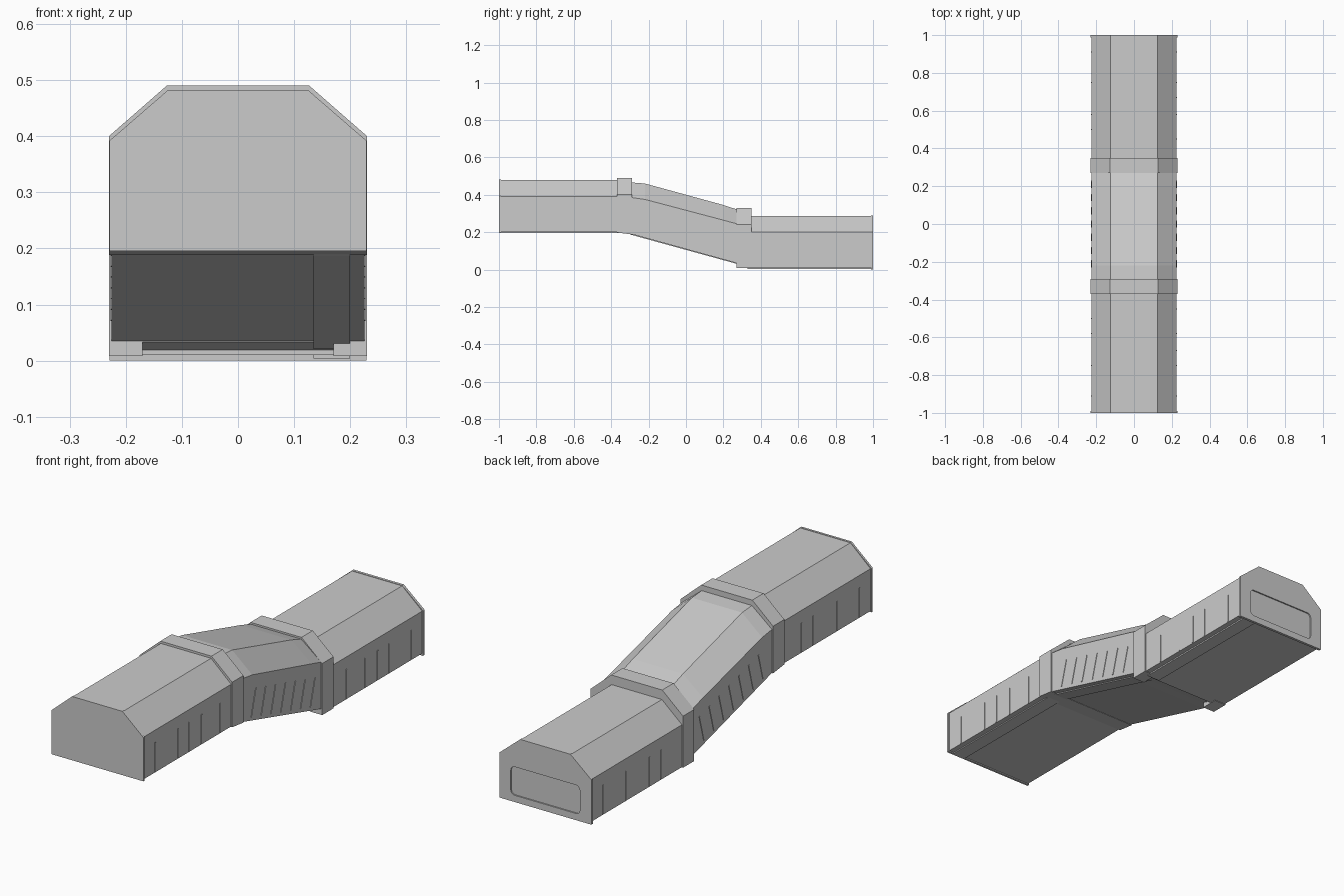
import bpy, bmesh, math
from mathutils import Vector, Matrix

if "Cube" in bpy.data.objects:
    bpy.data.objects.remove(bpy.data.objects["Cube"])


def finish(bm, name):
    bmesh.ops.recalc_face_normals(bm, faces=bm.faces)
    me = bpy.data.meshes.new(name)
    bm.to_mesh(me)
    bm.free()
    ob = bpy.data.objects.new(name, me)
    bpy.context.collection.objects.link(ob)
    return ob


def loft(name, stations, hw=0.225, tw=0.125):
    """Chamfered cover section through stations (y, bottom, shoulder, top)."""
    bm = bmesh.new()
    rings = []
    for y, b, s, t in stations:
        pts = [(-hw, b), (hw, b), (hw, s), (tw, t), (-tw, t), (-hw, s)]
        rings.append([bm.verts.new((x, y, z)) for x, z in pts])
    for r, q in zip(rings, rings[1:]):
        for i in range(6):
            j = (i + 1) % 6
            bm.faces.new((r[i], r[j], q[j], q[i]))
    bm.faces.new(rings[0])
    bm.faces.new(rings[-1])
    return finish(bm, name)


def box(name, x, y, z, tilt=0.0):
    """Box from (min, max) ranges, optionally tilted about x."""
    r = (x, y, z)
    size = [b - a for a, b in r]
    mid = Vector([(a + b) / 2 for a, b in r])
    bm = bmesh.new()
    bmesh.ops.create_cube(bm, size=1, matrix=Matrix.Translation(mid)
                          @ Matrix.Rotation(tilt, 4, 'X')
                          @ Matrix.Diagonal((*size, 1)))
    return finish(bm, name)


def slope_bottom(y):
    return 0.2 - 0.275 * (y + 0.33)


# Main covers: upper run, sloped run, lower run
loft("upper_cover", [(-0.99, .20, .39, .48), (-0.33, .20, .39, .48)])
loft("sloped_cover", [(-0.33, .20, .387, .467), (-0.285, .188, .384, .465),
                      (-0.22, .17, .375, .46), (0.20, .054, .264, .345),
                      (0.27, .035, .245, .322), (0.34, .016, .215, .29)])
loft("lower_cover", [(0.32, .01, .20, .287), (0.99, .01, .20, .287)])

# Raised collars at the two bends
loft("upper_collar", [(-0.37, .198, .40, .49), (-0.29, .188, .40, .49)], .23, .127)
loft("lower_collar", [(0.27, .033, .24, .33), (0.35, .010, .24, .33)], .23, .127)
for s, side in ((-1, "left"), (1, "right")):
    box("collar_foot_" + side, sorted((s * .17, s * .23)), (.27, .35), (.008, .036))

# End flanges
loft("upper_end_flange", [(-1.0, .195, .392, .482), (-0.99, .195, .392, .482)], .229)
end = loft("lower_end_flange", [(0.988, 0, .202, .289), (1.0, 0, .202, .289)], .229)

# Rounded recess in the lower end
cut = box("end_recess_cutter", (-.172, .172), (.994, 1.02), (.03, .158))
bm = bmesh.new()
bm.from_mesh(cut.data)
edges = [e for e in bm.edges
         if abs((e.verts[0].co - e.verts[1].co).normalized().y) > .9]
bmesh.ops.bevel(bm, geom=edges, offset=.02, segments=5, profile=.5, affect='EDGES')
bm.to_mesh(cut.data)
bm.free()
cut.hide_render = True
mod = end.modifiers.new("recess", 'BOOLEAN')
mod.object = cut
mod.operation = 'DIFFERENCE'
bpy.context.view_layer.objects.active = end
bpy.ops.object.modifier_apply(modifier=mod.name)
bpy.data.objects.remove(cut)

# Underside strips along the right edge
box("upper_floor_strip", (.135, .20), (-.99, -.33), (.195, .205))
box("lower_floor_strip", (.135, .20), (.33, .99), (.004, .015))
tilt = -math.atan(0.275)
box("sloped_floor_strip", (.135, .20), (-.31, .32),
    (slope_bottom(.005) - .004, slope_bottom(.005) + .006), tilt)

# Side ribs, straight runs
for s, side in ((-1, "left"), (1, "right")):
    xs = sorted((s * .22, s * .2275))
    ys = (.45, .58, .67, .75, .91) if s > 0 else (.50, .58, .75, .91)
    for i, y in enumerate(ys):
        box(f"lower_rib_{side}_{i}", xs, (y - .003, y + .003), (.012, .145))
        box(f"upper_rib_{side}_{i}", xs, (-y - .003, -y + .003), (.202, .335))
    # Tilted ribs on the sloped run
    for i in range(7):
        y = -.21 + i * .07
        z = slope_bottom(y) + .08
        box(f"sloped_rib_{side}_{i}", xs, (y - .003, y + .003),
            (z - .062, z + .062), tilt)
